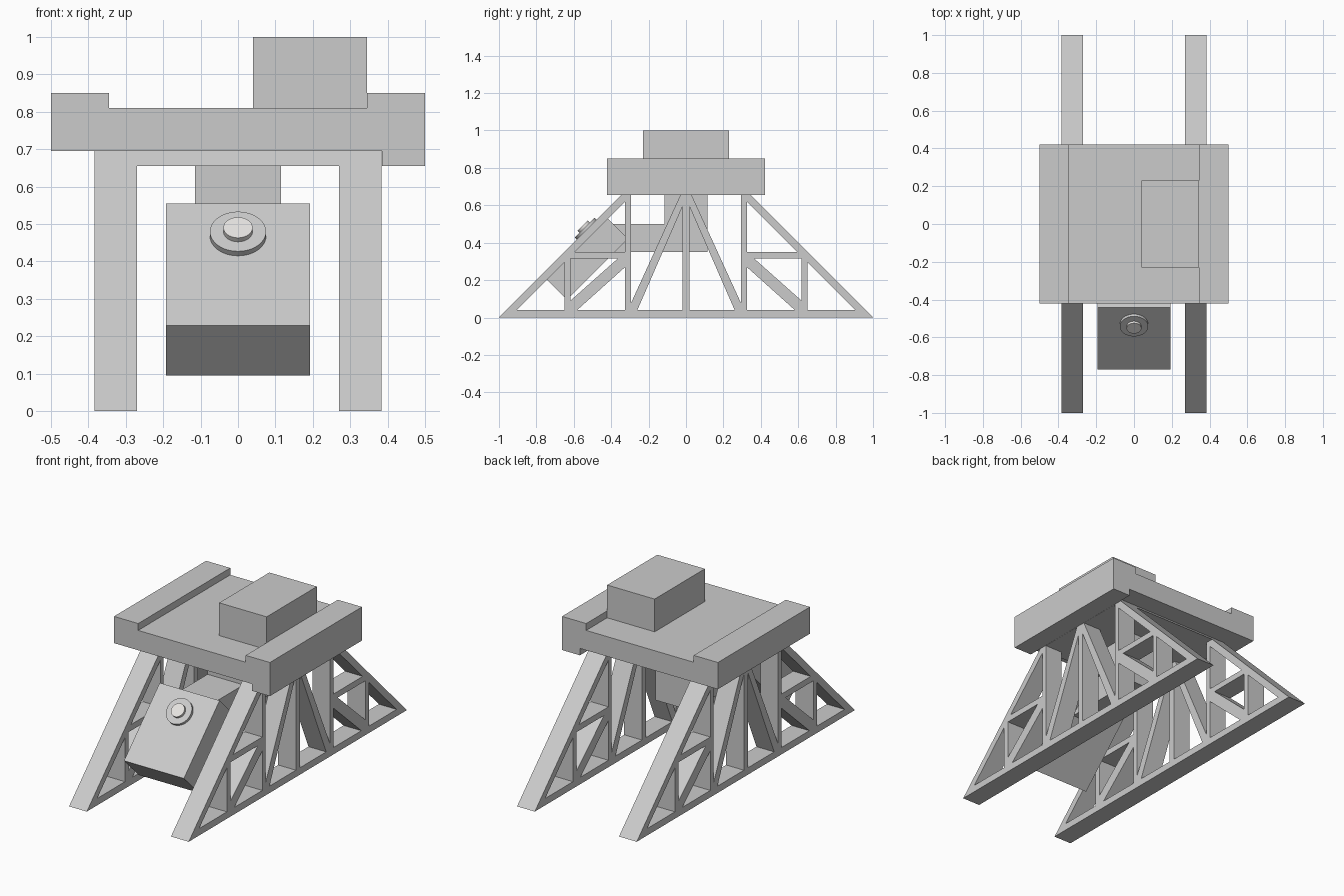
import bpy, bmesh
from math import radians
from mathutils import Vector

if "Cube" in bpy.data.objects:
    bpy.data.objects.remove(bpy.data.objects["Cube"])

SIDE = (radians(90), 0, radians(90))   # profile drawn in (y, z), extruded along x
FRONT = (radians(90), 0, 0)            # profile drawn in (x, z), extruded along y


def prism(name, loops, half, rot, loc=(0, 0, 0)):
    """Extrude a filled outline (first loop) with holes (other loops)."""
    cu = bpy.data.curves.new(name, 'CURVE')
    cu.dimensions = '2D'
    cu.fill_mode = 'BOTH'
    cu.extrude = half
    for pts in loops:
        sp = cu.splines.new('POLY')
        sp.points.add(len(pts) - 1)
        for p, (a, b) in zip(sp.points, pts):
            p.co = (a, b, 0, 1)
        sp.use_cyclic_u = True
    tmp = bpy.data.objects.new(name, cu)
    me = bpy.data.meshes.new_from_object(tmp)
    bpy.data.objects.remove(tmp)
    bm = bmesh.new()
    bm.from_mesh(me)
    bmesh.ops.remove_doubles(bm, verts=bm.verts, dist=1e-5)
    bmesh.ops.recalc_face_normals(bm, faces=bm.faces)
    for f in bm.faces:
        f.smooth = False
    bm.to_mesh(me)
    bm.free()
    me.name = name
    ob = bpy.data.objects.new(name, me)
    ob.rotation_euler = rot
    ob.location = loc
    bpy.context.collection.objects.link(ob)
    return ob


def disc(name, centre, radius, depth):
    """Round disc facing forward and up, its base centred on the given point."""
    n = Vector((0, -1, 1)).normalized()
    bpy.ops.mesh.primitive_cylinder_add(
        vertices=48, radius=radius, depth=depth,
        location=Vector(centre) + n * depth / 2, rotation=(radians(45), 0, 0))
    ob = bpy.context.object
    ob.name = name
    bpy.ops.object.shade_smooth_by_angle(angle=radians(35))
    return ob


# Side trusses: one outline with triangular openings, mirrored front to back
outline = [(-1, 0), (1, 0), (0.305, 0.695), (-0.305, 0.695)]
openings = [
    [(0.905, 0.04), (0.65, 0.04), (0.65, 0.295)],
    [(0.325, 0.35), (0.325, 0.62), (0.595, 0.35)],
    [(0.618, 0.315), (0.618, 0.09), (0.365, 0.315)],
    [(0.325, 0.04), (0.325, 0.27), (0.582, 0.04)],
    [(0.295, 0.655), (0.295, 0.075), (0.03, 0.655)],
    [(0.018, 0.04), (0.26, 0.04), (0.018, 0.595)],
]
holes = [[(s * y, z) for y, z in tri] for tri in openings for s in (1, -1)]
for label, x in (("left_truss", -0.327), ("right_truss", 0.327)):
    prism(label, [outline] + holes, 0.057, SIDE, (x, 0, 0))

# Plate joining the truss tops
prism("cross_plate", [[(-0.345, 0.655), (0.345, 0.655),
                       (0.305, 0.695), (-0.305, 0.695)]], 0.27, SIDE)

# Platform with raised side rims and a deeper right rim
prism("platform", [[(-0.5, 0.695), (0.385, 0.695), (0.385, 0.655), (0.5, 0.655),
                    (0.5, 0.85), (0.345, 0.85), (0.345, 0.81),
                    (-0.345, 0.81), (-0.345, 0.85), (-0.5, 0.85)]], 0.422, FRONT)

# Box standing on the platform
prism("top_box", [[(0.04, 0.81), (0.345, 0.81), (0.345, 1), (0.04, 1)]], 0.23, FRONT)

# Hanging post with forward arm
prism("hanging_arm", [[(-0.59, 0.35), (0.115, 0.35), (0.115, 0.655),
                       (-0.115, 0.655), (-0.115, 0.5), (-0.44, 0.5)]], 0.115, SIDE)

# Tilted head block
prism("tilted_head", [[(-0.77, 0.228), (-0.637, 0.095),
                       (-0.31, 0.422), (-0.443, 0.555)]], 0.192, SIDE)

# Round button with a light cap
disc("button_base", (0, -0.53, 0.468), 0.075, 0.017)
cap = disc("button_cap", (0, -0.542, 0.48), 0.039, 0.015)
mat = bpy.data.materials.new("light_cap")
mat.diffuse_color = (0.8, 0.78, 0.76, 1)
mat.use_nodes = True
mat.node_tree.nodes["Principled BSDF"].inputs["Base Color"].default_value = mat.diffuse_color
cap.data.materials.append(mat)
